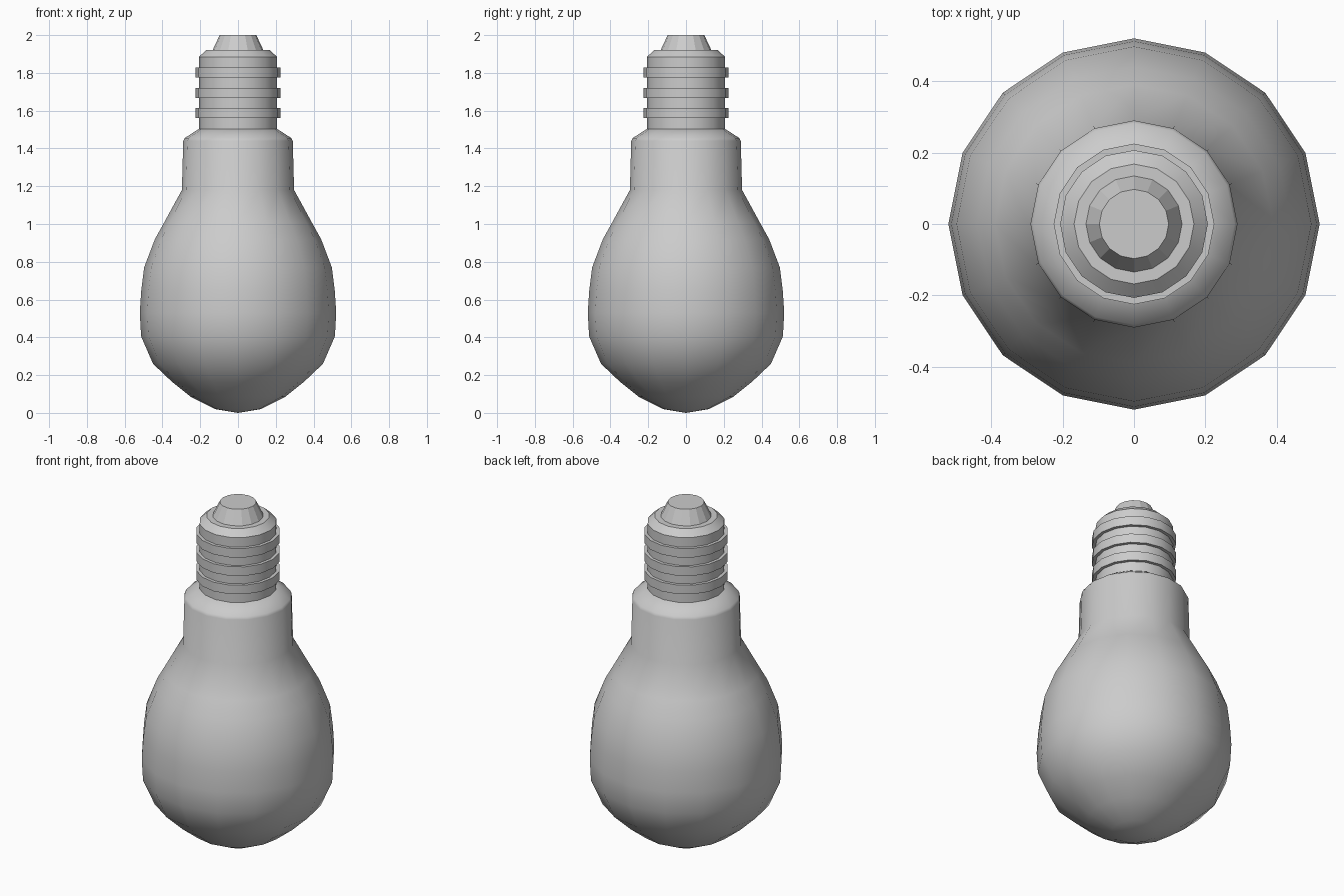
import bpy, bmesh, math

if "Cube" in bpy.data.objects:
    bpy.data.objects.remove(bpy.data.objects["Cube"])

SIDES = 16

def lathe(name, profile, smooth=30):
    """Revolve (radius, z) points around the z axis; radius 0 makes a pole."""
    bm = bmesh.new()
    rings = []
    for r, z in profile:
        if r == 0:
            rings.append([bm.verts.new((0, 0, z))] * SIDES)
        else:
            rings.append([bm.verts.new((r * math.cos(2 * math.pi * i / SIDES),
                                        r * math.sin(2 * math.pi * i / SIDES), z))
                          for i in range(SIDES)])
    for a, b in zip(rings, rings[1:]):
        for i in range(SIDES):
            j = (i + 1) % SIDES
            bm.faces.new(list(dict.fromkeys((a[i], a[j], b[j], b[i]))))
    bmesh.ops.recalc_face_normals(bm, faces=bm.faces)
    mesh = bpy.data.meshes.new(name)
    bm.to_mesh(mesh)
    bm.free()
    obj = bpy.data.objects.new(name, mesh)
    bpy.context.collection.objects.link(obj)
    if smooth:
        bpy.ops.object.select_all(action='DESELECT')
        obj.select_set(True)
        bpy.context.view_layer.objects.active = obj
        bpy.ops.object.shade_smooth_by_angle(angle=math.radians(smooth))
    return obj

# Glass bulb with neck and sloped shoulder
lathe("glass_bulb", [(0, 0), (0.12, 0.02), (0.25, 0.085), (0.35, 0.165), (0.45, 0.26),
                     (0.513, 0.405), (0.52, 0.53), (0.512, 0.65), (0.497, 0.77),
                     (0.44, 0.92), (0.39, 1.01), (0.297, 1.18), (0.29, 1.44),
                     (0.282, 1.455), (0.205, 1.505), (0, 1.505)], 45)

# Screw base core with chamfered top
lathe("screw_base", [(0, 1.5), (0.207, 1.5), (0.207, 1.885), (0.168, 1.92), (0, 1.92)])

# Raised thread rings
for n in range(3):
    z = 1.56 + n * 0.108
    lathe(f"thread_ring_{n + 1}", [(0.2, z), (0.225, z), (0.225, z + 0.053),
                                   (0.2, z + 0.053), (0.2, z)])

# Faceted contact tip
lathe("contact_tip", [(0, 1.915), (0.137, 1.915), (0.097, 2.0), (0, 2.0)], 0)
